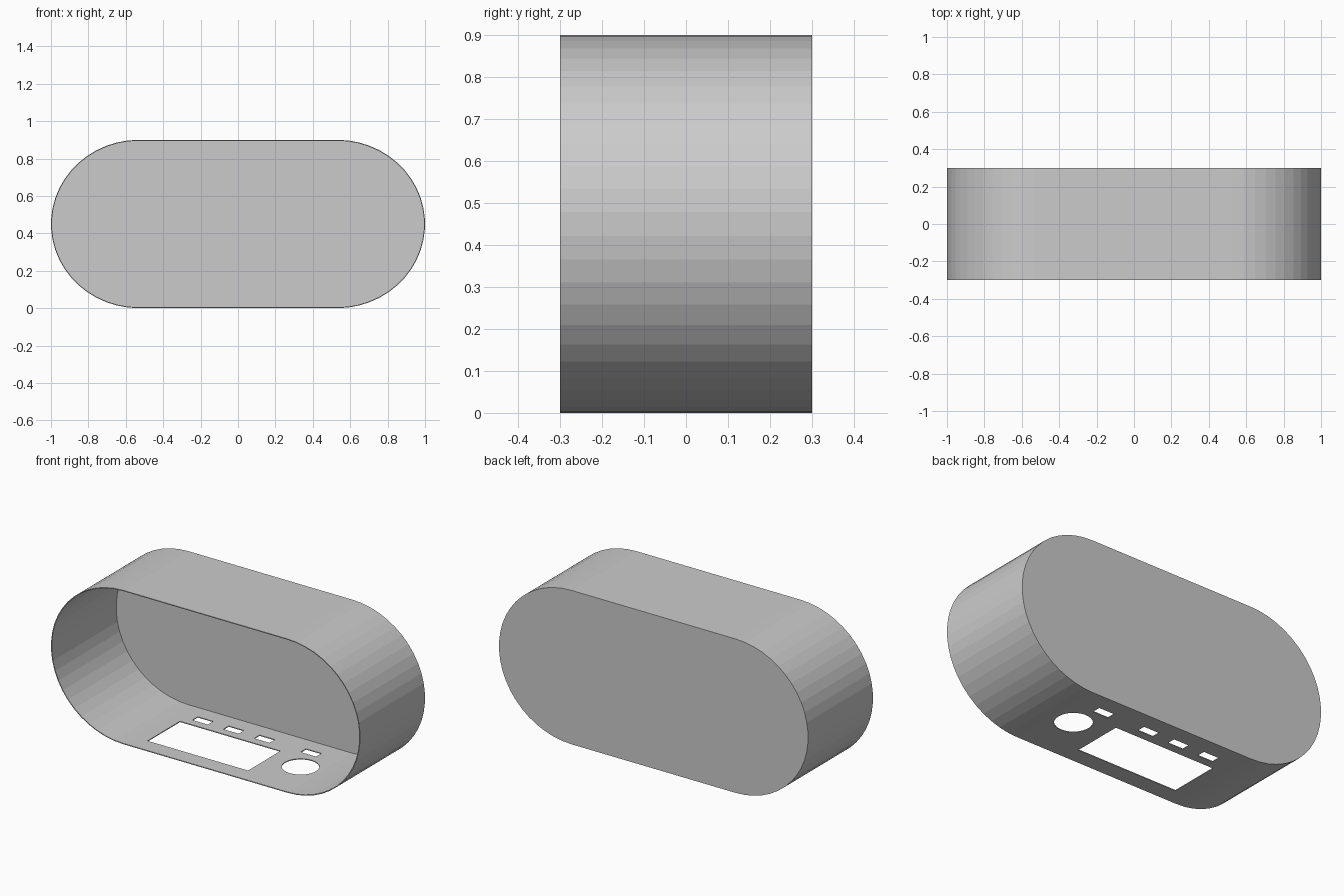
import bpy, bmesh, math

if "Cube" in bpy.data.objects:
    bpy.data.objects.remove(bpy.data.objects["Cube"])

W, H, D = 2.0, 0.9, 0.6      # overall size
FLAT = 0.53                  # half length of the straight top and bottom
T = 0.005                    # wall thickness
SEG = 25                     # facets per rounded end

grey = bpy.data.materials.new("light_grey")
grey.diffuse_color = (0.6, 0.6, 0.6, 1)
grey.use_nodes = True
grey.node_tree.nodes["Principled BSDF"].inputs["Base Color"].default_value = grey.diffuse_color


def prism(name, pts, axis, lo, hi):
    """Extrude a closed 2D outline along y or z."""
    bm = bmesh.new()
    place = (lambda p, h: (p[0], h, p[1])) if axis == "y" else (lambda p, h: (p[0], p[1], h))
    face = bm.faces.new([bm.verts.new(place(p, lo)) for p in pts])
    ext = bmesh.ops.extrude_face_region(bm, geom=[face])
    for v in ext["geom"]:
        if isinstance(v, bmesh.types.BMVert):
            v.co = place((v.co.x, v.co.z if axis == "y" else v.co.y), hi)
    bmesh.ops.recalc_face_normals(bm, faces=bm.faces)
    me = bpy.data.meshes.new(name)
    bm.to_mesh(me)
    bm.free()
    me.materials.append(grey)
    ob = bpy.data.objects.new(name, me)
    bpy.context.collection.objects.link(ob)
    return ob


def rounded_outline(inset):
    """Long outline with two rounded ends."""
    rx, rz = W / 2 - FLAT - inset, H / 2 - inset
    pts = []
    for side in (1, -1):
        for i in range(SEG + 1):
            a = -math.pi / 2 + math.pi * i / SEG
            pts.append((side * (FLAT + rx * math.cos(a)), H / 2 + side * rz * math.sin(a)))
    return pts


def rect(cx, cy, w, d):
    return [(cx + sx * w / 2, cy + sy * d / 2)
            for sx, sy in ((-1, -1), (1, -1), (1, 1), (-1, 1))]


def cut(target, cutter):
    mod = target.modifiers.new("cut", "BOOLEAN")
    mod.operation, mod.solver, mod.object = "DIFFERENCE", "EXACT", cutter
    bpy.context.view_layer.objects.active = target
    bpy.ops.object.modifier_apply(modifier=mod.name)
    bpy.data.objects.remove(cutter)


# Case: rounded shell, open at the front and closed at the back
case = prism("case_shell", rounded_outline(0), "y", -D / 2, D / 2)
cut(case, prism("hollow", rounded_outline(T), "y", -D / 2 - 0.1, D / 2 - T))

# Floor openings: large window, round hole, row of small slots
outlines = [rect(-0.12, -0.05, 0.65, 0.30),
            [(0.405 + 0.1 * math.cos(i * math.tau / 32), 0.1 * math.sin(i * math.tau / 32))
             for i in range(32)]]
outlines += [rect(x, 0.175, 0.10, 0.05) for x in (-0.35, -0.15, 0.05, 0.35)]
for pts in outlines:
    cut(case, prism("opening", pts, "z", -0.1, 0.1))
